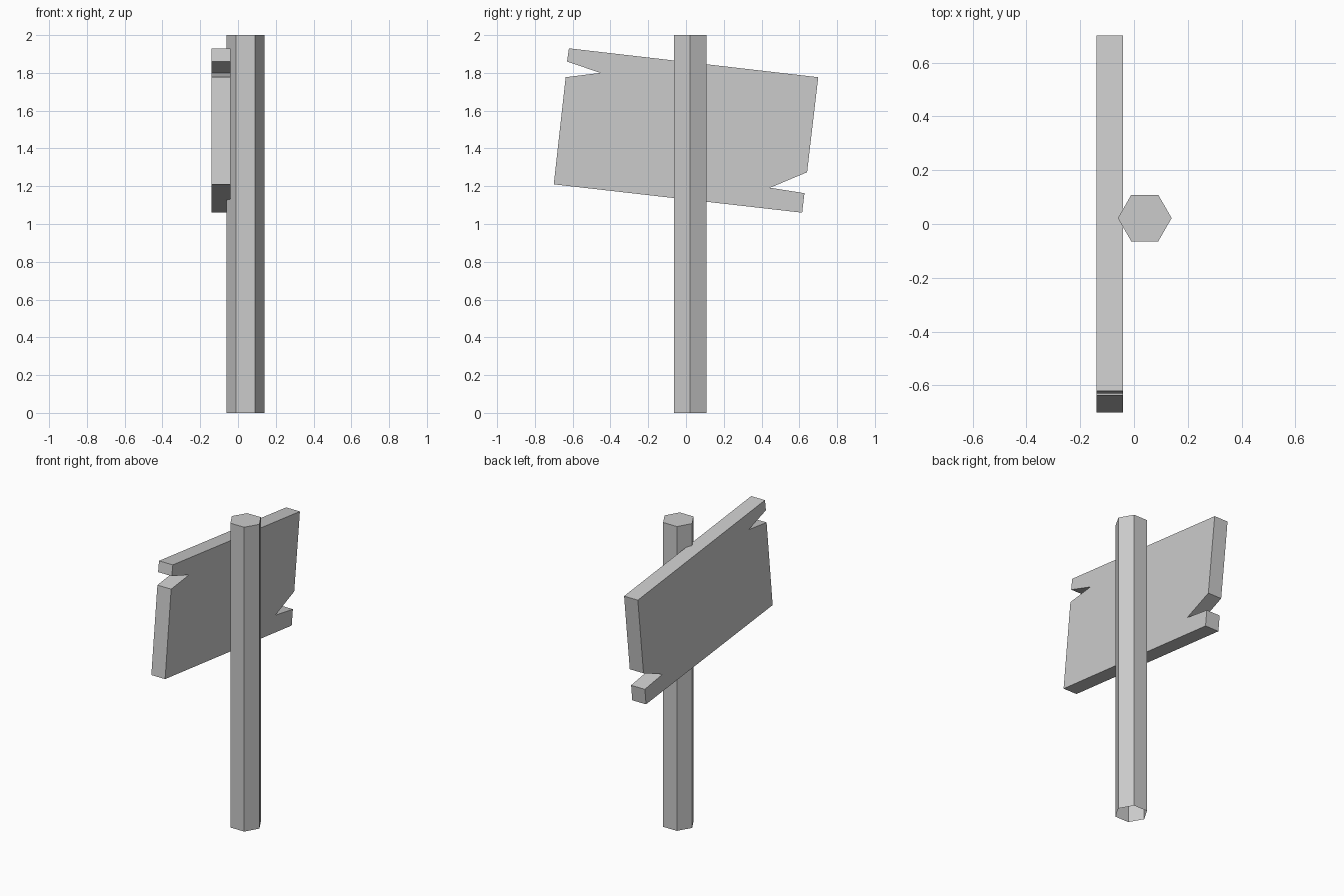
import bpy, bmesh
from math import cos, sin, pi

if "Cube" in bpy.data.objects:
    bpy.data.objects.remove(bpy.data.objects["Cube"])


def extrude_profile(name, points, offset, open_start=False):
    """Extrude a flat outline along offset; optionally leave the start uncapped."""
    bm = bmesh.new()
    face = bm.faces.new([bm.verts.new(p) for p in points])
    res = bmesh.ops.extrude_face_region(bm, geom=[face], use_keep_orig=True)
    moved = [g for g in res["geom"] if isinstance(g, bmesh.types.BMVert)]
    bmesh.ops.translate(bm, vec=offset, verts=moved)
    bmesh.ops.recalc_face_normals(bm, faces=bm.faces)
    if open_start:
        bmesh.ops.delete(bm, geom=[face], context='FACES_ONLY')
    mesh = bpy.data.meshes.new(name)
    bm.to_mesh(mesh)
    bm.free()
    obj = bpy.data.objects.new(name, mesh)
    bpy.context.collection.objects.link(obj)
    return obj


# Hexagonal post, open underneath
hexagon = [(0.04 + 0.1 * cos(i * pi / 3), 0.022 + 0.1 * sin(i * pi / 3), 0)
           for i in range(6)]
extrude_profile("post", hexagon, (0, 0, 2), open_start=True)

# Tilted board with a split notch at each end (y, z outline)
outline = [(-0.62, 1.93), (0.70, 1.777), (0.641, 1.274), (0.445, 1.192),
           (0.627, 1.163), (0.615, 1.06), (-0.70, 1.21), (-0.637, 1.777),
           (-0.453, 1.80), (-0.63, 1.86)]
extrude_profile("sign_board", [(-0.14, y, z) for y, z in outline], (0.1, 0, 0))
